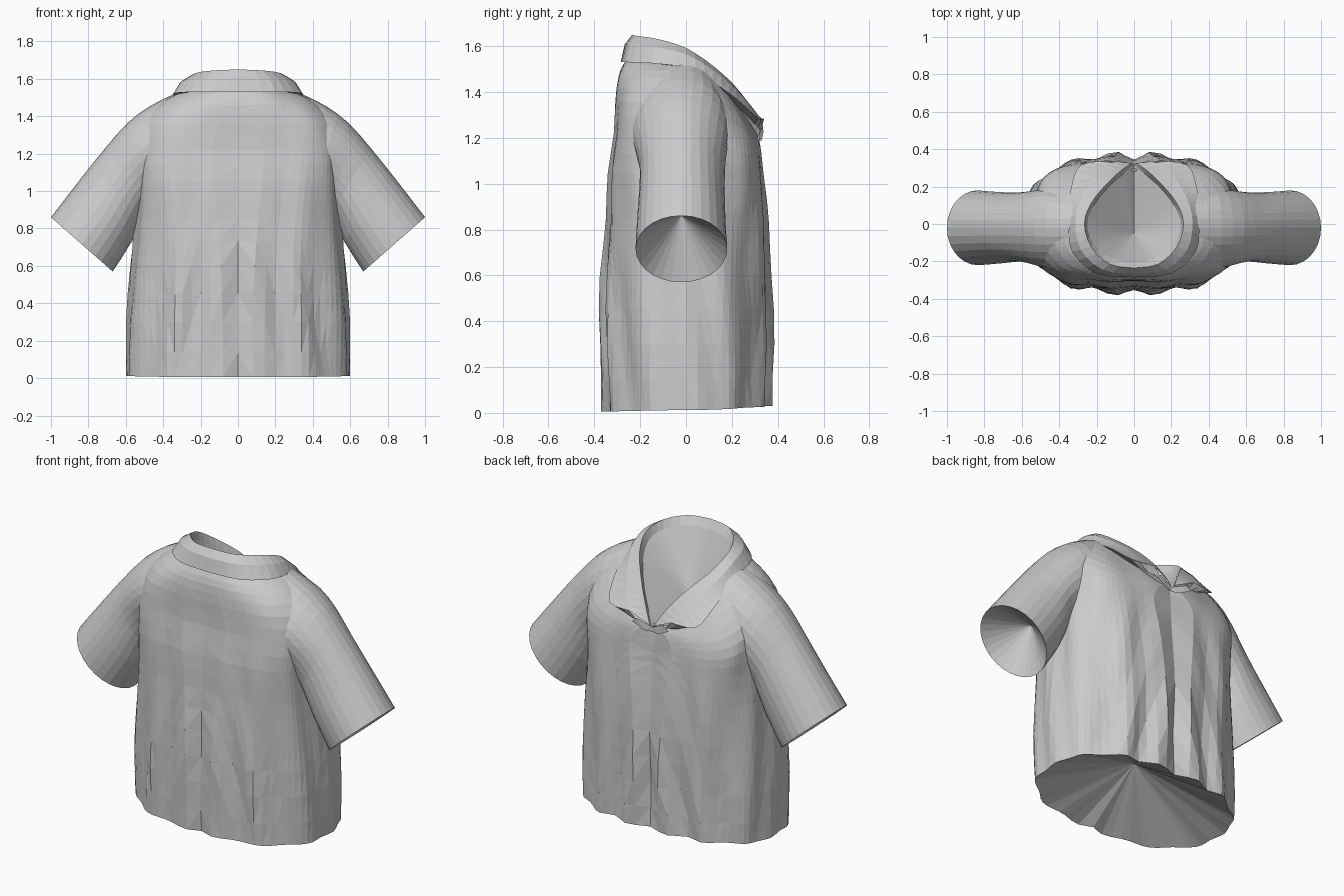
import bpy, bmesh, math
from mathutils import Vector

if "Cube" in bpy.data.objects:
    bpy.data.objects.remove(bpy.data.objects["Cube"])


def make(name, verts, faces, mirror=False):
    me = bpy.data.meshes.new(name)
    me.from_pydata([tuple(v) for v in verts], [], faces)
    bm = bmesh.new()
    bm.from_mesh(me)
    bmesh.ops.remove_doubles(bm, verts=bm.verts, dist=1e-4)
    bmesh.ops.recalc_face_normals(bm, faces=bm.faces)
    bmesh.ops.triangulate(bm, faces=bm.faces)
    bm.to_mesh(me)
    bm.free()
    ob = bpy.data.objects.new(name, me)
    bpy.context.collection.objects.link(ob)
    if mirror:
        ob.modifiers.new("mirror", 'MIRROR')
    return ob


def loft(rows, closed=True):
    n = len(rows[0])
    verts = [v for r in rows for v in r]
    faces = []
    for i in range(len(rows) - 1):
        for j in range(n if closed else n - 1):
            k = (j + 1) % n
            faces.append((i*n + j, i*n + k, (i+1)*n + k, (i+1)*n + j))
    return verts, faces


def fan(verts, faces, ids, apex, closed=True):
    verts.append(Vector(apex))
    a = len(verts) - 1
    for i in range(len(ids) if closed else len(ids) - 1):
        faces.append((ids[i], ids[(i + 1) % len(ids)], a))


def resample(keys, steps):
    # smooth curve through the key sections
    out = []
    for i in range(len(keys) - 1):
        quad = (keys[max(i - 1, 0)], keys[i], keys[i + 1], keys[min(i + 2, len(keys) - 1)])
        for s in range(steps):
            t = s / steps
            out.append([b + .5 * t * (c - a + t * (2*a - 5*b + 4*c - d + t * (3*(b - c) + d - a)))
                        for a, b, c, d in zip(*quad)])
    return out + [list(keys[-1])]


def power(v, e):
    return math.copysign(abs(v) ** e, v)


# Torso: z at back, side, front; half width; y at back, front; corner roundness
N = 72
keys = [(.005, .012, .03, .592, -.36, .365, .82),
        (.30, .30, .30, .592, -.365, .365, .82),
        (.60, .60, .60, .57, -.36, .365, .76),
        (.85, .84, .83, .55, -.345, .352, .66),
        (1.05, 1.03, 1.0, .543, -.335, .338, .58),
        (1.22, 1.20, 1.10, .545, -.312, .33, .56),
        (1.36, 1.35, 1.17, .52, -.307, .322, .66),
        (1.46, 1.46, 1.20, .43, -.298, .315, .78),
        (1.52, 1.52, 1.22, .33, -.275, .305, .85),
        (1.55, 1.53, 1.22, .27, -.25, .295, .9)]
rows = []
for zb, zs, zf, w, yb, yf, e in resample(keys, 2):
    row = []
    for j in range(N):
        a = 2 * math.pi * j / N
        c, s = power(math.cos(a), e), power(math.sin(a), e)
        x, y = w * c, (yf if s > 0 else -yb) * s
        z = zs + ((zf if s > 0 else zb) - zs) * abs(s) ** 1.7
        # vertical cloth folds, the same on both halves
        amp = .017 * min(1, max(.2, 1.35 - z))
        ax = abs(x)
        f = -math.cos(ax * 27 + .7 * math.sin(z * 3.2))
        f += .4 * math.sin(ax * 33 + z * 9 + (2 if s > 0 else 0))
        y += amp * f * s
        x += .008 * math.sin(y * 34 + z * 4) * c * (1 if z < 1.2 else .4)
        if j == N // 4:                      # closed front seam
            y -= .015
        row.append(Vector((x, y, z)))
    rows.append(row)
v, f = loft(rows)
fan(v, f, list(range(N)), (0, 0, .25))       # recessed hem cap
make("shirt_body", v, f)

# Sleeves: top x,z; bottom x,z; half depth
S = 28
skeys = [(1.0, .86, .67, .57, .20), (.85, 1.055, .565, .735, .19),
         (.71, 1.23, .50, .88, .185), (.59, 1.365, .44, .95, .20),
         (.47, 1.455, .38, 1.0, .215), (.34, 1.52, .30, 1.02, .20)]
rows = []
for i, (tx, tz, bx, bz, d) in enumerate(resample(skeys, 2)):
    row = []
    for j in range(S):
        a = 2 * math.pi * j / S
        u = .5 + .5 * math.cos(a)
        wob = 1 + .025 * math.sin(3 * a + i * .8) * min(1, i / 4)
        row.append(Vector((bx + (tx - bx) * u, -.02 + d * math.sin(a) * wob, bz + (tz - bz) * u)))
    rows.append(row)
v, f = loft(rows)
fan(v, f, list(range(S)), (.71, -.02, .86))  # recessed cuff cap
make("sleeves", v, f, mirror=True)

# Folded collar: inner neck edge, crest and outer edge, from back to front
ckeys = [(0, -.205, 1.60, 0, -.235, 1.65, 0, -.285, 1.53),
         (.12, -.185, 1.60, .13, -.215, 1.645, .20, -.265, 1.53),
         (.22, -.10, 1.58, .23, -.12, 1.63, .33, -.15, 1.525),
         (.25, 0, 1.54, .265, 0, 1.592, .35, 0, 1.505),
         (.215, .10, 1.46, .23, .11, 1.52, .345, .12, 1.44),
         (.135, .20, 1.36, .145, .215, 1.425, .33, .22, 1.37),
         (.055, .27, 1.27, .07, .285, 1.325, .285, .315, 1.285),
         (0, .315, 1.20, .012, .325, 1.225, .14, .34, 1.285)]
rows = []
for k in resample(ckeys, 3):
    inner, crest, outer = Vector(k[:3]), Vector(k[3:6]), Vector(k[6:])
    out = Vector((outer.x - inner.x, outer.y - inner.y, 0)).normalized()
    mid = crest.lerp(outer, .45) + out * .01 + Vector((0, 0, .012))
    under = outer.lerp(inner, .35) - Vector((0, 0, .02))
    rows.append([inner, crest, mid, outer, under])
    for p in rows[-1]:
        p.x = max(p.x, 0)
rows[-1][2] = rows[-1][1].lerp(rows[-1][3], .5)
v, f = loft(rows, closed=False)
fan(v, f, [i * 5 for i in range(len(rows))], (0, -.05, 1.24), closed=False)  # neck opening
make("collar", v, f, mirror=True)

# Lapels between the collar notch and the front seam
lapel = [(0, .318, 1.215), (.09, .335, 1.25), (.12, .338, 1.225), (.05, .33, 1.19), (0, .318, 1.185)]
make("lapels", lapel, [(0, 1, 2, 3, 4)], mirror=True)
